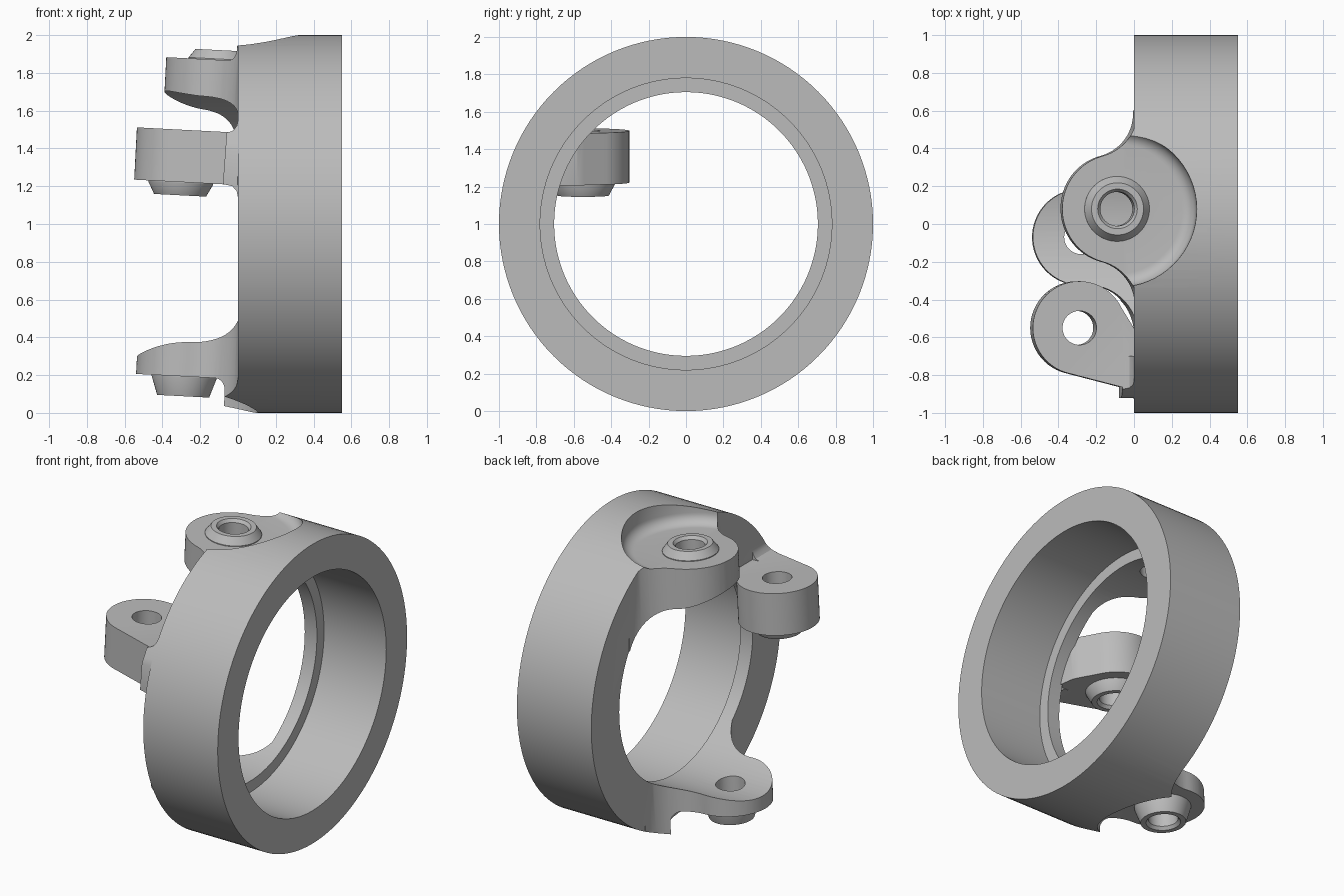
import bpy, bmesh
from math import pi, sin, cos, atan2, sqrt, radians
from mathutils import Matrix, Vector

if "Cube" in bpy.data.objects:
    bpy.data.objects.remove(bpy.data.objects["Cube"])

grey = bpy.data.materials.new("plain grey")
grey.use_nodes = True
grey.diffuse_color = (0.5, 0.5, 0.5, 1)
grey.node_tree.nodes["Principled BSDF"].inputs["Base Color"].default_value = (0.5, 0.5, 0.5, 1)

TILT = radians(3)
RING_AXIS = Matrix.Translation((0, 0, 1)) @ Matrix.Rotation(pi / 2, 4, 'Y')


def finish(name, bm, matrix):
    bmesh.ops.remove_doubles(bm, verts=bm.verts, dist=1e-5)
    bmesh.ops.recalc_face_normals(bm, faces=bm.faces)
    bm.transform(matrix)
    mesh = bpy.data.meshes.new(name)
    bm.to_mesh(mesh)
    bm.free()
    ob = bpy.data.objects.new(name, mesh)
    bpy.context.collection.objects.link(ob)
    return ob


def lathe(name, profile, matrix, steps=64):
    """Spin (radius, height) points about local z."""
    bm = bmesh.new()
    vs = [bm.verts.new((r, 0, h)) for r, h in profile]
    es = [bm.edges.new(p) for p in zip(vs, vs[1:])]
    if profile[0][0] > 0:
        es.append(bm.edges.new((vs[-1], vs[0])))
    bmesh.ops.spin(bm, geom=vs + es, cent=(0, 0, 0), axis=(0, 0, 1),
                   dvec=(0, 0, 0), angle=2 * pi, steps=steps)
    return finish(name, bm, matrix)


def prism(name, points, low, high, matrix=Matrix()):
    bm = bmesh.new()
    face = bm.faces.new([bm.verts.new((x, y, low)) for x, y in points])
    ext = bmesh.ops.extrude_face_region(bm, geom=[face])
    top = [v for v in ext["geom"] if isinstance(v, bmesh.types.BMVert)]
    bmesh.ops.translate(bm, verts=top, vec=(0, 0, high - low))
    return finish(name, bm, matrix)


def combine(ob, other, operation):
    mod = ob.modifiers.new("combine", 'BOOLEAN')
    mod.operation, mod.solver, mod.object = operation, 'EXACT', other
    bpy.ops.object.select_all(action='DESELECT')
    ob.select_set(True)
    bpy.context.view_layer.objects.active = ob
    bpy.ops.object.modifier_apply(modifier=mod.name)
    bpy.data.objects.remove(other)


def arc(cx, cy, r, a, b, n):
    return [(cx + r * cos(a + (b - a) * i / n), cy + r * sin(a + (b - a) * i / n))
            for i in range(n + 1)]


def flared_lug(cx, r, f, wall):
    """Round lug centred on local origin, filleted into the wall plane."""
    wx = wall - cx
    fx = wx - f
    d = sqrt((r + f) ** 2 - fx ** 2)
    a = atan2(d, fx)
    half = arc(fx, d, f, 0, a - pi, 14)
    tip = arc(0, 0, r, a, 2 * pi - a, 40)
    mirror = [(x, -y) for x, y in reversed(half)]
    return [(wx + .1, d)] + half + tip[1:-1] + mirror + [(wx + .1, -d)]


def frame(x, y, z, flip=False):
    m = Matrix.Translation((x, y, z)) @ Matrix.Rotation(TILT, 4, 'Y')
    return m @ Matrix.Rotation(pi, 4, 'X') if flip else m


# Seats: each local z points out of the boss
top_seat = frame(-.09, .08, 1.868)
bottom_seat = frame(-.285, -.07, .193, True)
side_seat = frame(-.303, -.55, 1.222, True)

# Space kept by the ring and its two curved lugs
keep = prism("keep", [(0, -1.5), (1, -1.5), (1, 1.5), (0, 1.5)], -.5, 2.5)
combine(keep, prism("top_lug", flared_lug(-.09, .29, .25, .02), -.7, .5, top_seat), 'UNION')
combine(keep, prism("bottom_lug", flared_lug(-.285, .255, .25, 0), -.7, .5, bottom_seat), 'UNION')

# Stepped ring
ring = lathe("housing_ring", [(.705, -.9), (1, -.9), (1, .55), (.78, .55), (.78, .09), (.705, .09)],
             RING_AXIS, 128)
combine(ring, keep, 'INTERSECT')

# Rounded pockets around the bosses
for seat, radius in ((top_seat, .345), (bottom_seat, .33)):
    f = .07
    corner = [(radius + f * sin(i * pi / 16), f - f * cos(i * pi / 16)) for i in range(9)]
    combine(ring, lathe("pocket", [(0, 0)] + corner + [(radius + f, .5), (0, .5)], seat), 'DIFFERENCE')

# Side lug: round end with straight flanks, and a fillet at its root
outline = [(-x - 0, y) for x, y in arc(0, 0, .247, radians(-30), radians(103), 24)]
flank_low, flank_high = radians(256), radians(25)
outline = arc(0, 0, .247, flank_high, flank_low, 40)
outline += [(.27, -.325), (.29, -.34), (.303, -.38), (.325, -.38), (.325, -.17), (.303, -.03), (.285, .005)]
side_lug = prism("side_lug", outline, 0, .277, frame(-.303, -.55, 1.222))
root = [(.02, 1.55), (0, 1.55), (-.006, 1.52), (-.025, 1.495), (-.06, 1.482),
        (-.08, 1.212), (-.03, 1.2), (-.007, 1.175), (0, 1.14), (.02, 1.14)]
combine(side_lug, prism("side_lug_root", root, .7, .92, Matrix.Rotation(pi / 2, 4, 'X')), 'UNION')
combine(side_lug, lathe("outer_limit", [(0, -.9), (.999, -.9), (.999, .5), (0, .5)], RING_AXIS, 128),
        'INTERSECT')
combine(ring, side_lug, 'UNION')

# Tapered bosses with through holes
for seat, height in ((top_seat, .052), (bottom_seat, .105), (side_seat, .07)):
    combine(ring, lathe("boss", [(0, -.02), (.172, -.02), (.172, .005), (.138, height), (0, height)],
                        seat), 'UNION')
    combine(ring, lathe("hole", [(0, -.45), (.09, -.45), (.09, height - .02), (.105, height),
                                 (.105, .3), (0, .3)], seat, 48), 'DIFFERENCE')

ring.data.materials.clear()
ring.data.materials.append(grey)
for poly in ring.data.polygons:
    poly.material_index = 0
bpy.ops.object.select_all(action='DESELECT')
ring.select_set(True)
bpy.context.view_layer.objects.active = ring
bpy.ops.object.shade_smooth_by_angle(angle=radians(30))
